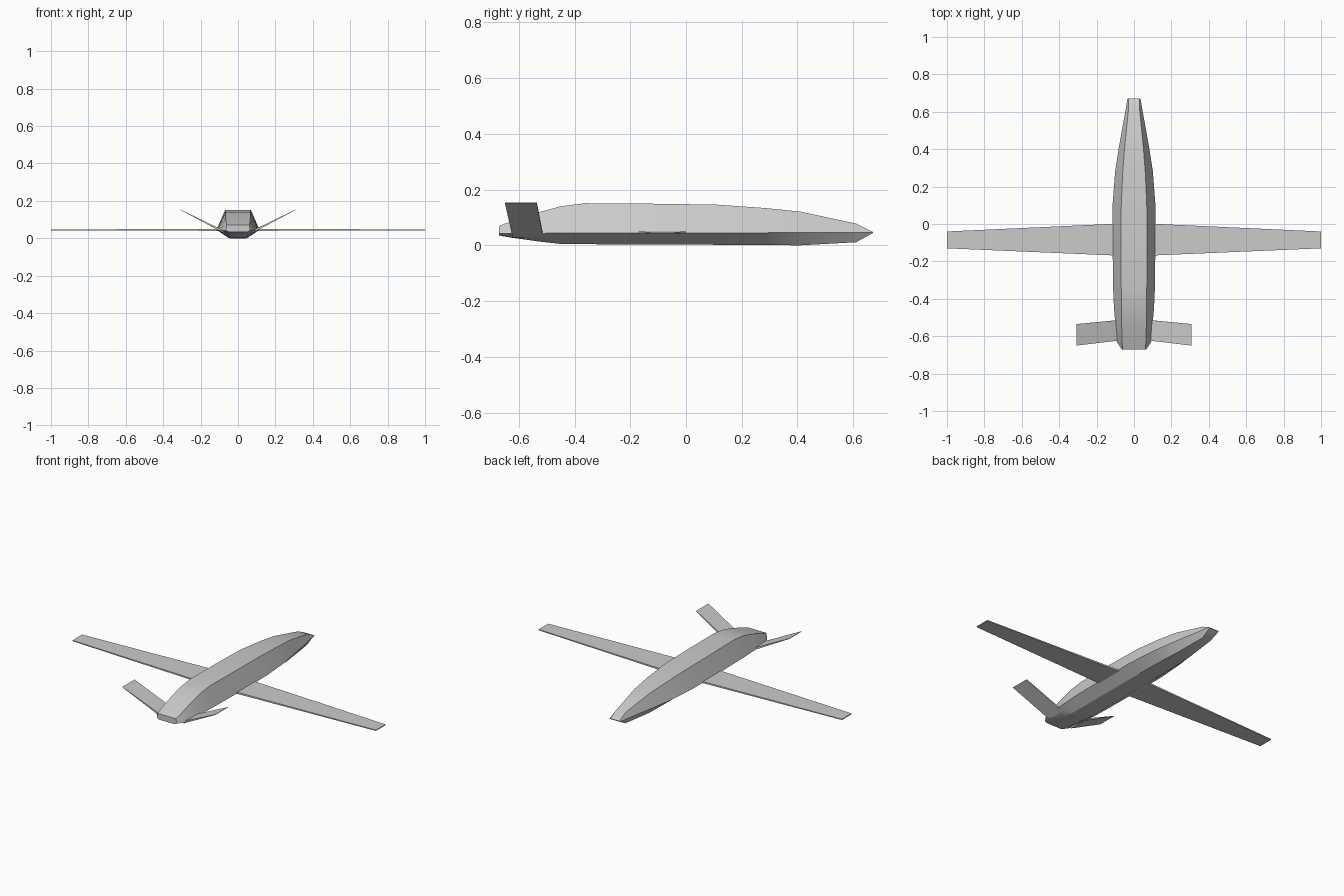
import bpy, bmesh
from mathutils import Vector

if "Cube" in bpy.data.objects:
    bpy.data.objects.remove(bpy.data.objects["Cube"])


def make_object(name, rings, smooth=False):
    """Loft a closed solid through matching rings of points."""
    bm = bmesh.new()
    loops = [[bm.verts.new(p) for p in ring] for ring in rings]
    n = len(loops[0])
    for a, b in zip(loops, loops[1:]):
        for i in range(n):
            j = (i + 1) % n
            bm.faces.new((a[i], a[j], b[j], b[i]))
    bm.faces.new(loops[0])
    bm.faces.new(loops[-1])
    bmesh.ops.remove_doubles(bm, verts=bm.verts, dist=0.0002)
    bmesh.ops.recalc_face_normals(bm, faces=bm.faces)
    mesh = bpy.data.meshes.new(name)
    bm.to_mesh(mesh)
    bm.free()
    obj = bpy.data.objects.new(name, mesh)
    bpy.context.collection.objects.link(obj)
    if smooth:
        bpy.ops.object.select_all(action='DESELECT')
        obj.select_set(True)
        bpy.context.view_layer.objects.active = obj
        bpy.ops.object.shade_smooth_by_angle(angle=0.52)
    return obj


# Fuselage stations: y, top half width, top z, chine half width, chine z,
# bottom half width, bottom z
stations = [
    (-0.67, 0.060, 0.070, 0.066, 0.042, 0.050, 0.035),
    (-0.63, 0.064, 0.085, 0.092, 0.042, 0.050, 0.028),
    (-0.53, 0.066, 0.118, 0.100, 0.043, 0.050, 0.014),
    (-0.45, 0.067, 0.140, 0.107, 0.044, 0.050, 0.005),
    (-0.36, 0.068, 0.151, 0.111, 0.045, 0.050, 0.004),
    (-0.10, 0.070, 0.149, 0.115, 0.045, 0.050, 0.003),
    (0.11, 0.068, 0.146, 0.114, 0.045, 0.050, 0.002),
    (0.28, 0.060, 0.134, 0.101, 0.045, 0.047, 0.001),
    (0.41, 0.050, 0.121, 0.081, 0.046, 0.042, 0.000),
    (0.61, 0.030, 0.078, 0.045, 0.046, 0.027, 0.011),
    (0.67, 0.030, 0.048, 0.035, 0.046, 0.030, 0.044),
]
make_object("fuselage", [
    [(tw, y, tz), (cw, y, cz), (bw, y, bz), (-bw, y, bz), (-cw, y, cz), (-tw, y, tz)]
    for y, tw, tz, cw, cz, bw, bz in stations], smooth=True)


def panel(name, root, tip, side):
    """Thin tapered surface; each end is x, z, front y, rear y, thickness."""
    up = Vector((root[1] - tip[1], 0, tip[0] - root[0])).normalized()
    rings = []
    for x, z, y0, y1, t in (root, tip):
        pts = [Vector((x, y, z)) + up * s * t / 2
               for y, s in ((y0, 1), (y1, 1), (y1, -1), (y0, -1))]
        rings.append([(p.x * side, p.y, p.z) for p in pts])
    return make_object(name, rings)


# Straight wings and raised tail fins on both sides
for label, side in (("left", -1), ("right", 1)):
    panel(label + "_wing", (0.06, 0.045, 0.003, -0.17, 0.010),
          (1.0, 0.045, -0.04, -0.13, 0.005), side)
    panel(label + "_tail_fin", (0.075, 0.034, -0.513, -0.622, 0.012),
          (0.308, 0.153, -0.535, -0.65, 0.002), side)
